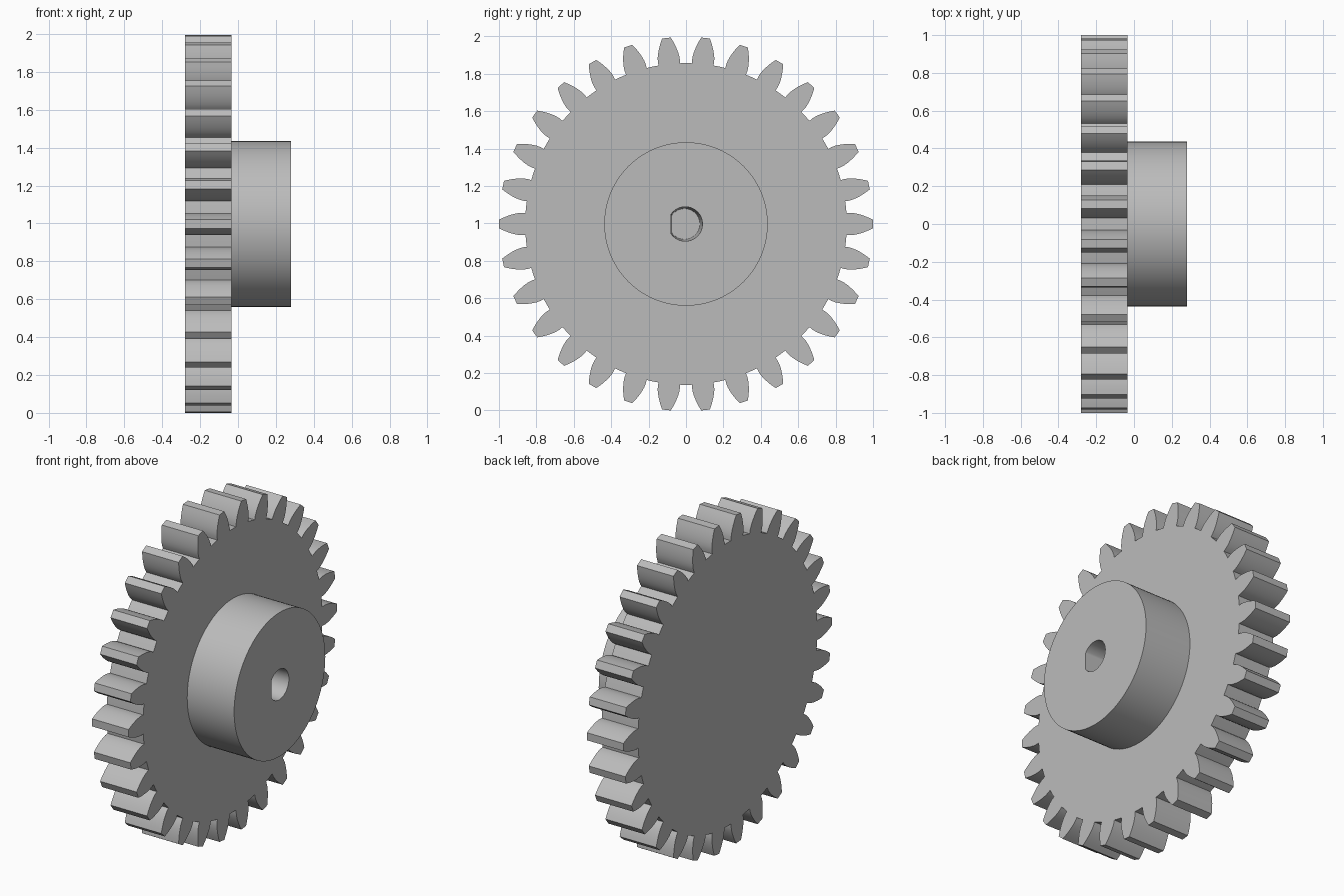
import bpy, bmesh, math

if "Cube" in bpy.data.objects:
    bpy.data.objects.remove(bpy.data.objects["Cube"])

N = 30                       # tooth count
R_TIP, R_ROOT = 1.0, 0.86
PITCH = 0.9375
R_BASE = PITCH * math.cos(math.radians(20))
X_BACK, X_FACE, X_HUB = -0.28, -0.035, 0.28
CZ = 0.997                   # axis height

grey = bpy.data.materials.new("plain grey")
grey.diffuse_color = (0.5, 0.5, 0.5, 1)
grey.use_nodes = True
grey.node_tree.nodes["Principled BSDF"].inputs["Base Color"].default_value = grey.diffuse_color


def finish(name, bm):
    bmesh.ops.recalc_face_normals(bm, faces=bm.faces)
    me = bpy.data.meshes.new(name)
    bm.to_mesh(me)
    bm.free()
    me.materials.append(grey)
    ob = bpy.data.objects.new(name, me)
    bpy.context.collection.objects.link(ob)
    bpy.ops.object.select_all(action='DESELECT')
    ob.select_set(True)
    bpy.context.view_layer.objects.active = ob
    bpy.ops.object.shade_smooth_by_angle(angle=math.radians(25))
    return ob


def ring(bm, pts, x):
    return [bm.verts.new((x, y, CZ + z)) for y, z in pts]


def bridge(bm, a, b):
    n = len(a)
    for i in range(n):
        j = (i + 1) % n
        bm.faces.new((a[i], a[j], b[j], b[i]))


# Toothed wheel: involute flanks on a root circle
def inv(r):
    a = math.acos(min(1, R_BASE / r))
    return math.tan(a) - a


def half_angle(r):
    return math.pi / (2 * N) + inv(PITCH) - inv(r)


flank = [(R_ROOT, half_angle(R_BASE))]
for k in range(7):
    r = R_BASE + (R_TIP - R_BASE) * k / 6
    flank.append((r, half_angle(r)))
outline = []
for t in range(N):
    mid = 2 * math.pi * t / N
    for r, h in [(r, -h) for r, h in flank] + flank[::-1]:
        outline.append((r * math.cos(mid + h), r * math.sin(mid + h)))
    outline.append((R_ROOT * math.cos(mid + math.pi / N),
                    R_ROOT * math.sin(mid + math.pi / N)))

bm = bmesh.new()
back, face = ring(bm, outline, X_BACK), ring(bm, outline, X_FACE)
bridge(bm, back, face)
bm.faces.new(back)
bm.faces.new(face)
finish("gear_wheel", bm)

# Hub: round boss with a slightly tapered D-shaped blind bore
SEG = 96
angles = [2 * math.pi * i / SEG for i in range(SEG)]


def d_bore(r, flat, cy):
    pts = []
    for a in angles:
        c = math.cos(a)
        q = min(r, flat / -c) if c < -0.01 else r
        pts.append((cy + q * c, q * math.sin(a)))
    return pts


circle = [(0.437 * math.cos(a), 0.437 * math.sin(a)) for a in angles]
bm = bmesh.new()
rings = [ring(bm, circle, X_FACE), ring(bm, circle, X_HUB),
         ring(bm, d_bore(0.092, 0.076, -0.004), X_HUB),
         ring(bm, d_bore(0.082, 0.066, -0.008), X_FACE)]
for i in range(4):
    bridge(bm, rings[i], rings[(i + 1) % 4])
finish("hub", bm)
